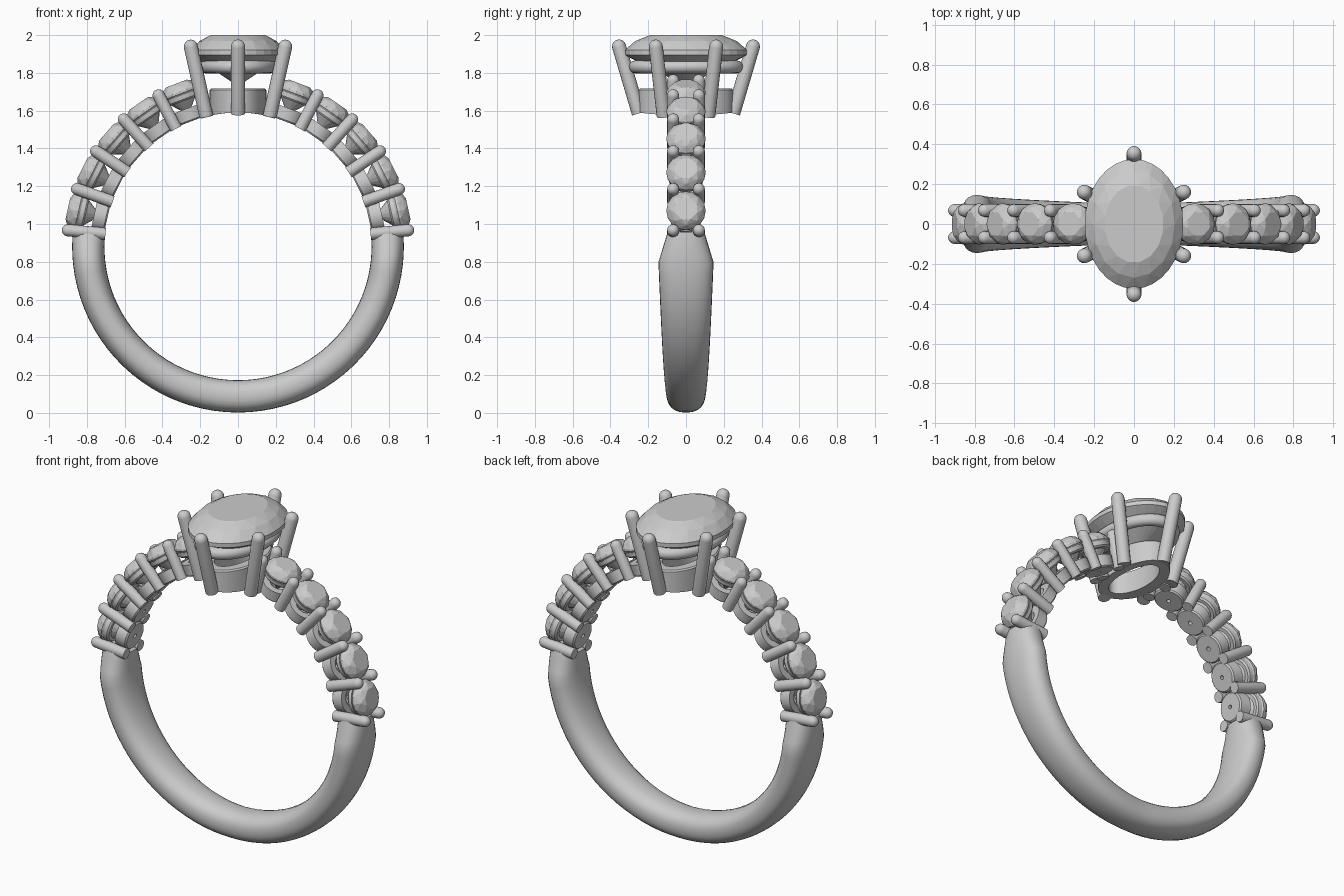
import bpy, bmesh
from math import sin, cos, pi, radians, sqrt, copysign
from mathutils import Matrix, Vector

if "Cube" in bpy.data.objects:
    bpy.data.objects.remove(bpy.data.objects["Cube"])

CZ, R_IN = 0.88, 0.71          # finger hole centre height and radius


def finish(name, bm, smooth=True):
    bmesh.ops.remove_doubles(bm, verts=bm.verts, dist=1e-5)
    bmesh.ops.recalc_face_normals(bm, faces=bm.faces)
    me = bpy.data.meshes.new(name)
    bm.to_mesh(me)
    bm.free()
    if smooth:
        me.polygons.foreach_set("use_smooth", [True] * len(me.polygons))
        me.set_sharp_from_angle(angle=radians(35))
    ob = bpy.data.objects.new(name, me)
    bpy.context.collection.objects.link(ob)
    return ob


def skin(bm, rings, wrap_rings, wrap_pts=True):
    n, m = len(rings), len(rings[0])
    for i in range(n if wrap_rings else n - 1):
        for j in range(m if wrap_pts else m - 1):
            a, b = rings[i], rings[(i + 1) % n]
            k = (j + 1) % m
            bm.faces.new((a[j], a[k], b[k], b[j]))


def oval_lathe(name, rx, ry, profile, mat=Matrix(), closed=True, seg=32, fit=False):
    """Sweep (offset, height) profile around an oval; fit bends the base to the finger."""
    bm = bmesh.new()
    rings = []
    for i in range(seg):
        t = 2 * pi * i / seg
        ring = []
        for o, z in profile:
            x, y = (rx + o) * cos(t), (ry + o) * sin(t)
            if fit and z < 1.6:
                z = CZ + sqrt(R_IN ** 2 - x * x)
            ring.append(bm.verts.new(mat @ Vector((x, y, z))))
        rings.append(ring)
    skin(bm, rings, True, closed)
    return finish(name, bm)


def rod(name, a, b, r):
    """Round prong from a to b, flat foot and domed tip."""
    a, b = Vector(a), Vector(b)
    d = b - a
    L = d.length
    prof = [(0, 0), (r, 0)] + [(r * cos(t), L - r + r * sin(t))
                               for t in (pi / 2 * k / 5 for k in range(6))]
    mat = Matrix.Translation(a) @ d.to_track_quat('Z', 'Y').to_matrix().to_4x4()
    return oval_lathe(name, 0, 0, prof, mat, False, 16)


def gem(name, rx, ry, z, n, mat=Matrix()):
    """Faceted stone; z = culet, girdle low, girdle top, crown break, table."""
    bm = bmesh.new()

    def ring(f, h, count, shift=0.0):
        for i in range(count):
            t = 2 * pi * (i + shift) / count
            bm.verts.new(mat @ Vector((rx * f * cos(t), ry * f * sin(t), h)))
    bm.verts.new(mat @ Vector((0, 0, z[0])))
    ring(0.52, z[0] + (z[1] - z[0]) * 0.52, n, 0.5)
    ring(1, z[1], 2 * n)
    ring(1, z[2], 2 * n)
    ring(0.83, z[3], n)
    ring(0.6, z[4], n, 0.5)
    bmesh.ops.convex_hull(bm, input=bm.verts)
    return finish(name, bm, False)


# lower shank: rounded section widening upwards, pinched at both ends
bm = bmesh.new()
keys = [-90 + k * 4 for k in range(22)] + [-3, 0, 2.5, 5]
angles = [-180 - a for a in reversed(keys)] + keys[1:]
rings = []
for deg in angles:
    up = deg if deg >= -90 else -180 - deg
    w = 0.098 + 0.048 * (up + 90) / 84
    if up > -6:
        w = 0.146 - 0.046 * (up + 6) / 11
    a, ring = radians(deg), []
    for k in range(28):
        t = 2 * pi * k / 28
        c, s = cos(t), sin(t)
        r = 0.7925 + 0.0855 * copysign(abs(c) ** 0.85, c)
        y = w * copysign(abs(s) ** 0.85, s)
        ring.append(bm.verts.new((r * cos(a), y, CZ + r * sin(a))))
    rings.append(ring)
skin(bm, rings, False)
bm.faces.new(rings[0])
bm.faces.new(rings[-1])
finish("shank", bm)

# shoulders: stones with cups and collars, pairs of prongs between
STEP = 14.2
for side, s in (("left", -1), ("right", 1)):
    for i in range(6):
        def frame(deg):
            return Matrix.Translation((0, 0, CZ)) @ Matrix.Rotation(s * radians(90 - deg), 4, 'Y')
        m = frame(5.5 + STEP * i)
        for y in (-0.068, 0.068):
            rod(f"{side}_shoulder_prong", m @ Vector((0, y, 0.705)), m @ Vector((0, y, 0.937)), 0.032)
        if i == 5:
            break
        m = frame(5.5 + STEP * (i + 0.5))
        gem(f"{side}_shoulder_stone", 0.104, 0.104, (0.745, 0.865, 0.877, 0.907, 0.923), 8, m)
        oval_lathe(f"{side}_stone_cup", 0, 0,
                   [(0.012, 0.708), (0.078, 0.708), (0.086, 0.716), (0.09, 0.78),
                    (0.05, 0.78), (0.012, 0.745)], m)
        oval_lathe(f"{side}_stone_collar", 0, 0,
                   [(0.068, 0.823), (0.088, 0.823), (0.097, 0.832), (0.1, 0.855),
                    (0.085, 0.855)], m)

# head: open oval base, gallery ring, centre stone and six prongs
oval_lathe("head_base", 0.15, 0.25,
           [(-0.06, 1.59), (0, 1.59), (0, 1.71), (-0.008, 1.718), (-0.06, 1.718)],
           seg=48, fit=True)
oval_lathe("gallery_ring", 0.175, 0.27,
           [(0.034 * cos(2 * pi * k / 12), 1.832 + 0.034 * sin(2 * pi * k / 12))
            for k in range(12)], seg=48)
gem("centre_stone", 0.247, 0.325, (1.73, 1.895, 1.92, 1.968, 2.0), 16)
for y in (-1, 1):
    rod("end_prong", (0, 0.25 * y, 1.585), (0, 0.365 * y, 1.975), 0.037)
    for x in (-1, 1):
        rod("side_prong", (0.168 * x, 0.118 * y, 1.57), (0.258 * x, 0.164 * y, 1.975), 0.037)
